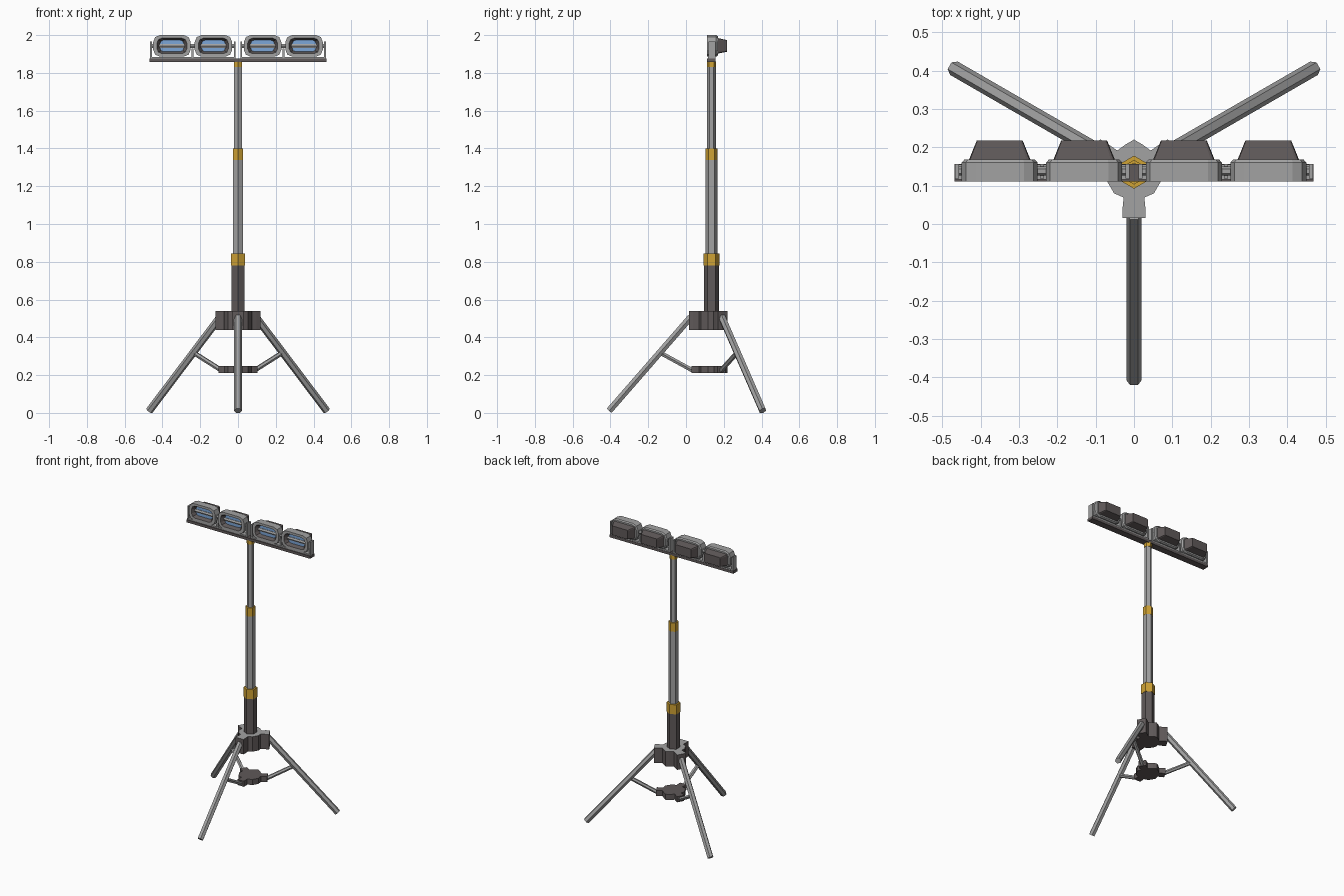
import bpy, bmesh, math
from mathutils import Vector

if "Cube" in bpy.data.objects:
    bpy.data.objects.remove(bpy.data.objects["Cube"])

CY = 0.135  # y of the mast axis


def mat(name, rgb):
    m = bpy.data.materials.new(name)
    m.diffuse_color = (*rgb, 1)
    m.use_nodes = True
    m.node_tree.nodes["Principled BSDF"].inputs["Base Color"].default_value = m.diffuse_color
    return m


GREY = mat("light_grey_metal", (0.36, 0.36, 0.36))
DARK = mat("dark_grey", (0.115, 0.10, 0.10))
GOLD = mat("yellow_collar", (0.62, 0.36, 0.035))
BLUE = mat("blue_lens", (0.20, 0.38, 0.68))


def loft(name, loops, mats, bands):
    """Skin a list of loops; bands = material index for first cap, each band, last cap."""
    bm = bmesh.new()
    rings = [[bm.verts.new(p) for p in lp] for lp in loops]
    n = len(rings[0])
    bm.faces.new(rings[0]).material_index = bands[0]
    for i in range(len(rings) - 1):
        a, b = rings[i], rings[i + 1]
        for k in range(n):
            f = bm.faces.new((a[k], a[(k + 1) % n], b[(k + 1) % n], b[k]))
            f.material_index = bands[i + 1]
    bm.faces.new(rings[-1]).material_index = bands[-1]
    bmesh.ops.recalc_face_normals(bm, faces=bm.faces)
    me = bpy.data.meshes.new(name)
    bm.to_mesh(me)
    bm.free()
    for m in mats:
        me.materials.append(m)
    ob = bpy.data.objects.new(name, me)
    bpy.context.collection.objects.link(ob)
    return ob


def rod(name, p, q, r, m, sides=6):
    p, q = Vector(p), Vector(q)
    d = (q - p).normalized()
    side = d.cross(Vector((0, 0, 1)))
    side = side.normalized() if side.length > 1e-4 else Vector((0, 1, 0))
    up = side.cross(d)
    ring = [side * math.cos(2 * math.pi * k / sides) * r + up * math.sin(2 * math.pi * k / sides) * r
            for k in range(sides)]
    return loft(name, [[p + v for v in ring], [q + v for v in ring]], [m], [0, 0, 0])


def box(name, x0, x1, y0, y1, z0, z1, m):
    base = [(x0, y0), (x1, y0), (x1, y1), (x0, y1)]
    return loft(name, [[(x, y, z) for x, y in base] for z in (z0, z1)], [m], [0, 0, 0])


def polar(r, a, z):
    return (r * math.cos(a), CY + r * math.sin(a), z)


ANGLES = [math.radians(a) for a in (-90, 30, 150)]


def spider(name, arm, half, z0, z1, top):
    """Three-armed hub plate."""
    def loop(z):
        pts = []
        for a in ANGLES:
            for u, v in ((0.055, -0.052), (0.066, -half * 0.9), (arm - 0.022, -half), (arm, -half),
                         (arm, half), (arm - 0.022, half), (0.066, half * 0.9), (0.055, 0.052)):
                pts.append(polar(math.hypot(u, v), a + math.atan2(v, u), z))
            if a == ANGLES[1]:
                pts.append(polar(0.085, math.pi / 2, z))  # rear point
        return pts
    return loft(name, [loop(z0), loop(z1)], [DARK, GREY], [0, 0, top])


# Tripod
spider("tripod_hub", 0.119, 0.03, 0.438, 0.54, 1)
spider("brace_hub", 0.106, 0.024, 0.21, 0.248, 0)
for i, a in enumerate(ANGLES):
    rod(f"leg_{i}", polar(0.11, a, 0.507), polar(0.542, a, 0.0112), 0.02, GREY)
    rod(f"brace_{i}", polar(0.095, a, 0.222), polar(0.265, a, 0.315), 0.013, GREY)

# Telescopic mast
for name, z0, z1, r, m in (("mast_base", 0.45, 0.78, 0.041, DARK),
                           ("lower_collar", 0.78, 0.845, 0.043, GOLD),
                           ("mast_middle", 0.845, 1.34, 0.031, GREY),
                           ("middle_collar", 1.34, 1.40, 0.032, GOLD),
                           ("mast_upper", 1.40, 1.83, 0.023, GREY),
                           ("upper_collar", 1.83, 1.86, 0.025, GOLD)):
    rod(name, (0, CY, z0), (0, CY, z1), r, m)

# Cross beam
box("cross_beam", -0.468, 0.468, 0.111, 0.157, 1.857, 1.875, DARK)


def rounded(cx, y, hx, hz, r):
    """Rounded rectangle in the XZ plane, two segments per corner."""
    pts = []
    for k, (sx, sz) in enumerate(((1, 1), (-1, 1), (-1, -1), (1, -1))):
        for j in range(3):
            t = math.pi / 2 * (k + j / 2)
            pts.append((cx + sx * (hx - r) + r * math.cos(t), y, ZC + sz * (hz - r) + r * math.sin(t)))
    return pts


ZC = 1.943  # lamp centre height
for s, side in ((-1, "left"), (1, "right")):
    # Mounting frame of each lamp pair
    x0, x1 = sorted((s * 0.012, s * 0.466))
    box(f"{side}_frame_base", x0, x1, 0.116, 0.155, 1.875, 1.884, GREY)
    for x, part in ((0.017, "inner"), (0.24, "middle"), (0.461, "outer")):
        top = 1.93 if part == "middle" else 1.967
        box(f"{side}_{part}_upright", s * x - 0.005, s * x + 0.005, 0.118, 0.157, 1.88, top, GREY)
    rod(f"{side}_pivot", (x0, 0.138, ZC), (x1, 0.138, ZC), 0.012, GREY)
    # Lamp heads: dark tapered back, grey shell, dark recess, blue lens
    for x, part in ((0.13, "inner"), (0.35, "outer")):
        c = s * x
        loops = [rounded(c, 0.217, 0.06, 0.031, 0.006),
                 rounded(c, 0.168, 0.08, 0.041, 0.010),
                 rounded(c, 0.1681, 0.092, 0.051, 0.030),
                 rounded(c, 0.160, 0.099, 0.057, 0.036),
                 rounded(c, 0.111, 0.099, 0.057, 0.036),
                 rounded(c, 0.111, 0.079, 0.041, 0.026),
                 rounded(c, 0.135, 0.063, 0.031, 0.020)]
        loft(f"{side}_{part}_lamp", loops, [GREY, DARK, BLUE], [1, 1, 0, 0, 0, 0, 1, 2])
